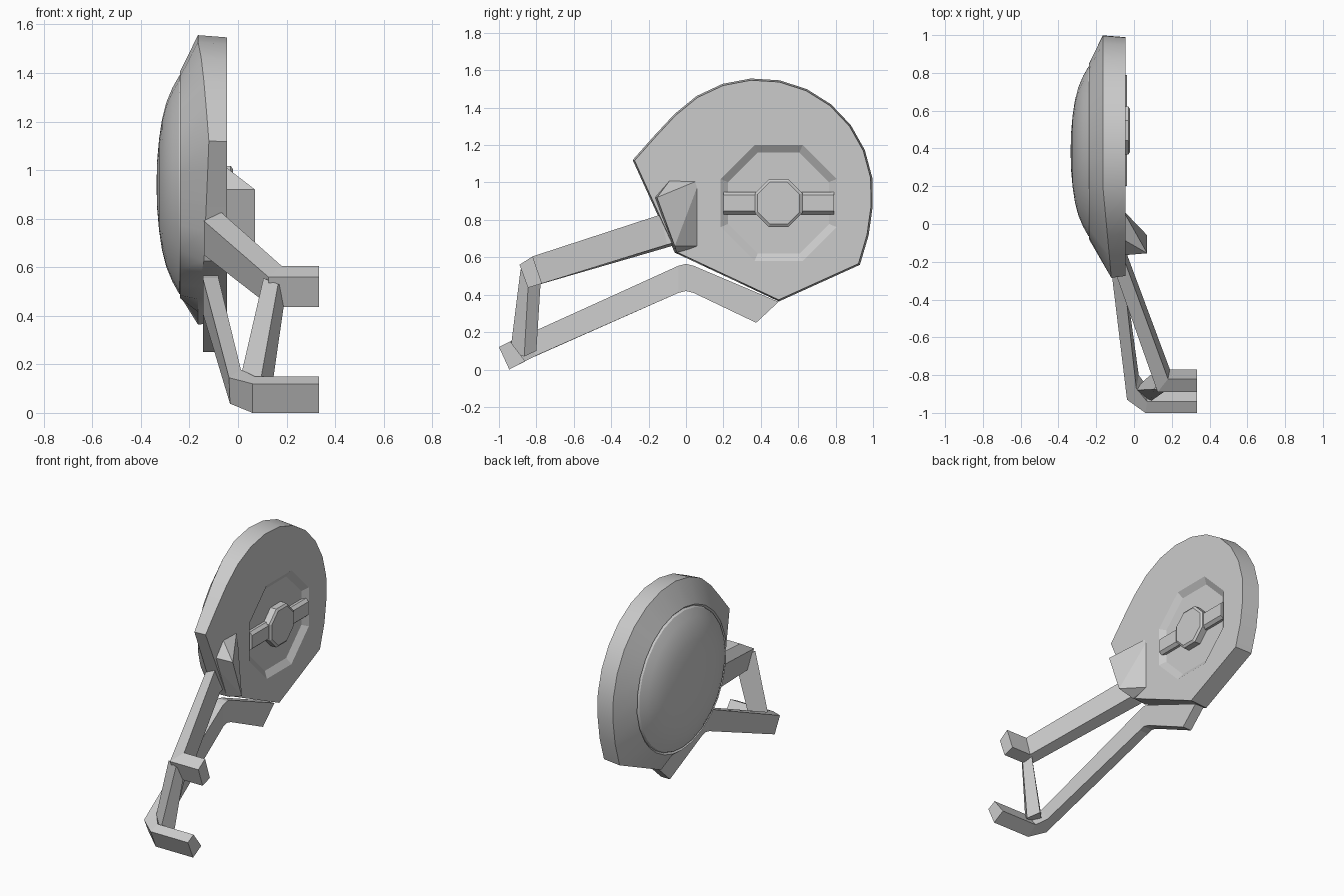
import bpy, bmesh, math

if "Cube" in bpy.data.objects:
    bpy.data.objects.remove(bpy.data.objects["Cube"])

CY, CZ = 0.385, 0.94        # dome centre in the side plane
HY, HZ = 0.495, 0.89        # hub centre


def finish(name, bm, smooth=None):
    bmesh.ops.recalc_face_normals(bm, faces=bm.faces[:])
    me = bpy.data.meshes.new(name)
    bm.to_mesh(me)
    bm.free()
    ob = bpy.data.objects.new(name, me)
    bpy.context.scene.collection.objects.link(ob)
    if smooth:
        bpy.ops.object.select_all(action='DESELECT')
        ob.select_set(True)
        bpy.context.view_layer.objects.active = ob
        bpy.ops.object.shade_smooth_by_angle(angle=math.radians(smooth))
    return ob


def loft_bm(rings):
    """Bridge equal-length rings of points and cap both ends."""
    bm = bmesh.new()
    vs = [[bm.verts.new(p) for p in r] for r in rings]
    n = len(rings[0])
    for a, b in zip(vs, vs[1:]):
        for i in range(n):
            j = (i + 1) % n
            bm.faces.new((a[i], a[j], b[j], b[i]))
    bm.faces.new(vs[0])
    bm.faces.new(vs[-1][::-1])
    return bm


def octagon(x, apothem):
    r = apothem / math.cos(math.pi / 8)
    return [(x, HY + r * math.cos(math.pi * (k + .5) / 4),
             HZ + r * math.sin(math.pi * (k + .5) / 4)) for k in range(8)]


# Housing outline: round on top, three straight cuts below
a0, a1 = math.atan2(0.56 - CZ, 0.93 - CY), math.atan2(1.12 - CZ, -0.285 - CY)
R0, R1 = math.hypot(0.93 - CY, 0.56 - CZ), math.hypot(-0.285 - CY, 1.12 - CZ)
outline = []
for i in range(15):
    t = i / 14
    a = a0 + (a1 - a0) * t
    r = 0.617
    if i == 0:
        r = R0
    elif i == 14:
        r = R1
    elif i == 13:
        r = 0.635
    elif i == 1:
        r = 0.632
    outline.append((CY + r * math.cos(a), CZ + r * math.sin(a)))
cuts = [(-0.285, 1.12), (-0.06, 0.625), (0.497, 0.364), (0.93, 0.56)]
for (p, q), n in zip(zip(cuts, cuts[1:]), (4, 5, 4)):
    for k in range(1, n + 1):
        outline.append((p[0] + (q[0] - p[0]) * k / n, p[1] + (q[1] - p[1]) * k / n))
outline.pop()


def round_ring(x, r):
    pts = []
    for y, z in outline:
        d = math.hypot(y - CY, z - CZ)
        pts.append((x, CY + (y - CY) * r / d, CZ + (z - CZ) * r / d))
    return pts


def rim_x(y):
    return -0.165 + 0.045 * min(1, max(0, (0.2 - y) / 0.48))


rings = [[(-0.045, CY + (y - CY) * .985, CZ + (z - CZ) * .985) for y, z in outline],
         [(rim_x(y), y, z) for y, z in outline]]
# Bevelled shoulder, small groove, then the domed cap
for x, r in ((-.238, .468), (-.228, .457), (-.242, .45), (-.27, .40), (-.295, .34),
             (-.313, .27), (-.325, .19), (-.333, .1), (-.335, .03)):
    rings.append(round_ring(x, r))
housing = finish("round_housing", loft_bm(rings), 30)

# Octagonal recess in the inner face
cutter = finish("recess_cutter", loft_bm([octagon(-0.02, .334), octagon(-0.045, .31),
                                          octagon(-0.072, .27)]))
cutter.hide_render = True
cutter.hide_set(True)
mod = housing.modifiers.new("recess", 'BOOLEAN')
mod.operation = 'DIFFERENCE'
mod.object = cutter

# Hub with chamfered edge
finish("hub", loft_bm([octagon(-.09, .127), octagon(-.03, .127), octagon(-.02, .113)]))


# Crossbar through the hub, with chamfered long edges
def bar_ring(y):
    return [(-.09, y, HZ - .06), (-.055, y, HZ - .06), (-.036, y, HZ - .043),
            (-.036, y, HZ + .043), (-.055, y, HZ + .06), (-.09, y, HZ + .06)]


finish("crossbar", loft_bm([bar_ring(.2), bar_ring(.79)]))


# Arms: sections listed as outer top, inner top, inner bottom, outer bottom
def flat_section(xo, xi, top, bottom):
    return [(xo, *top), (xi, *top), (xi, *bottom), (xo, *bottom)]


finish("lower_arm", loft_bm([
    flat_section(-.145, -.08, (.495, .362), (.375, .25)),
    flat_section(-.145, -.08, (.04, .555), (.04, .41)),
    flat_section(-.145, -.08, (0, .565), (0, .42)),
    flat_section(-.145, -.08, (-.04, .555), (-.04, .41)),
    [(-.037, -.93, .145), (.012, -.87, .178), (.025, -.80, .075), (-.033, -.88, .038)],
    [(.06, -1, .12), (.07, -.94, .15), (.07, -.86, .045), (.06, -.945, 0)],
    [(.333, -1, .12), (.333, -.94, .15), (.333, -.86, .045), (.333, -.945, 0)]]))

finish("upper_arm", loft_bm([
    [(-.14, -.10, .80), (-.07, -.08, .845), (-.06, -.04, .685), (-.14, -.06, .665)],
    [(-.14, -.14, .79), (-.07, -.14, .827), (-.06, -.10, .668), (-.14, -.11, .65)],
    [(.125, -.89, .56), (.18, -.82, .605), (.19, -.77, .46), (.135, -.845, .437)],
    [(.333, -.89, .56), (.333, -.82, .605), (.333, -.77, .46), (.333, -.845, .437)]]))

# Strut joining the two arms
finish("strut", loft_bm([
    [(.105, -.875, .555), (.165, -.885, .53), (.2, -.84, .52), (.18, -.775, .5)],
    [(.0, -.88, .10), (.085, -.94, .09), (.135, -.865, .07), (.085, -.80, .10)]]))

# Wedge bracket between housing and upper arm
bm = bmesh.new()
for p in ((-.06, .075, 1.015), (-.06, .075, .66), (-.06, -.08, 1.02), (.07, -.155, .92),
          (.07, -.06, .66), (-.11, -.17, .92), (-.11, -.055, .625), (-.03, -.05, .625)):
    bm.verts.new(p)
bmesh.ops.convex_hull(bm, input=bm.verts[:])
finish("bracket", bm)
